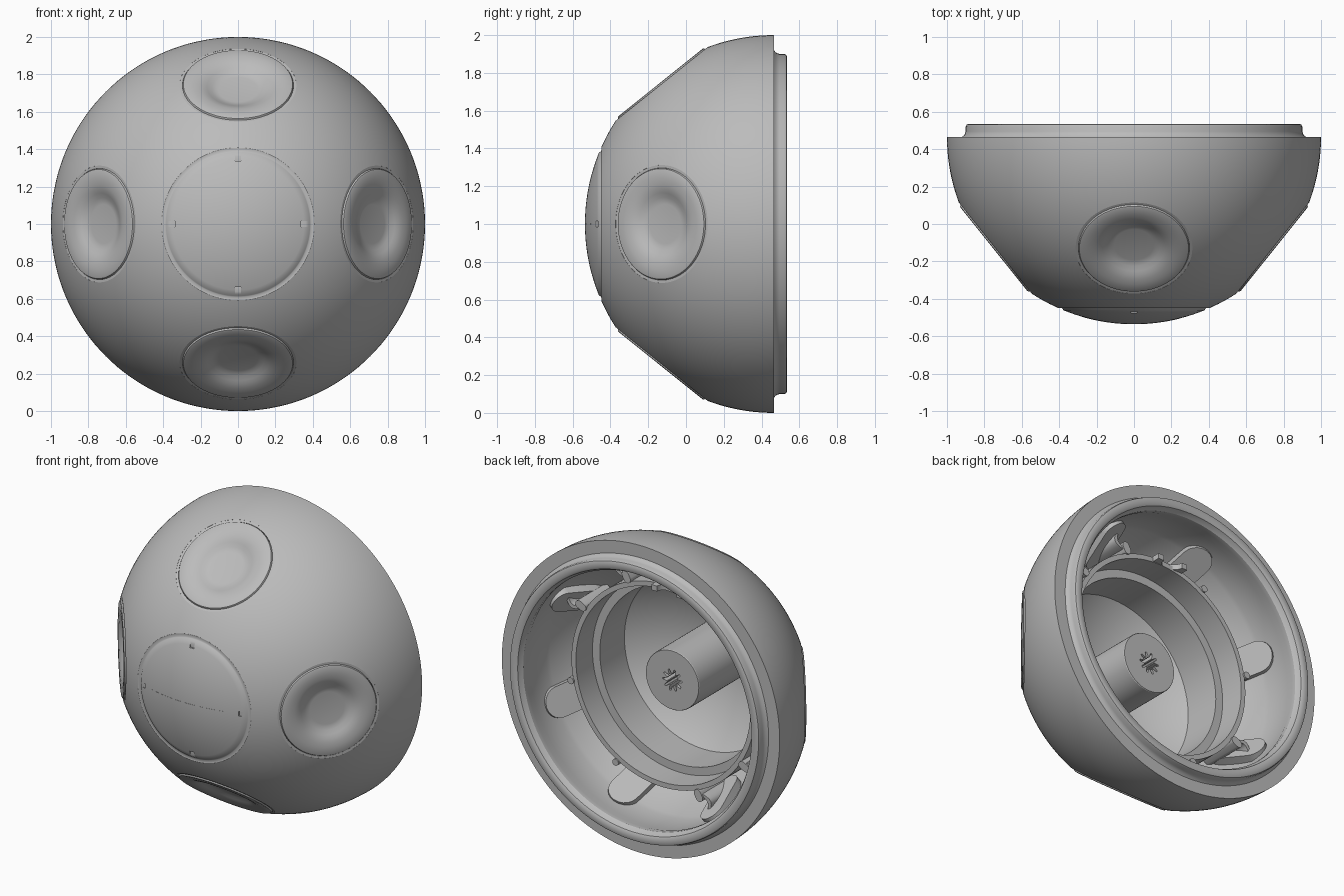
import bpy, bmesh, math
from mathutils import Matrix, Vector

cube = bpy.data.objects.get("Cube")
if cube:
    bpy.data.objects.remove(cube, do_unlink=True)

grey = bpy.data.materials.new("plain_grey")
grey.use_nodes = True
grey.diffuse_color = (0.5, 0.5, 0.5, 1)
grey.node_tree.nodes["Principled BSDF"].inputs["Base Color"].default_value = (0.5, 0.5, 0.5, 1)

CENTRE = Vector((0, 0.465, 1))      # centre of the dome sphere
BACK = Vector((0, 1, 0))


def frame(direction, origin=CENTRE):
    """Matrix whose local z points along direction."""
    return Matrix.Translation(origin) @ direction.to_track_quat('Z', 'Y').to_matrix().to_4x4()


def arc(radius, a, b, n):
    """Profile points on a sphere, angle measured from the front pole."""
    return [(radius * math.sin(a + (b - a) * i / n), -radius * math.cos(a + (b - a) * i / n))
            for i in range(n + 1)]


def finish(name, bm):
    bmesh.ops.recalc_face_normals(bm, faces=bm.faces)
    mesh = bpy.data.meshes.new(name)
    bm.to_mesh(mesh)
    bm.free()
    mesh.materials.append(grey)
    obj = bpy.data.objects.new(name, mesh)
    bpy.context.collection.objects.link(obj)
    smooth(obj)
    return obj


def smooth(obj):
    bpy.ops.object.select_all(action='DESELECT')
    obj.select_set(True)
    bpy.context.view_layer.objects.active = obj
    bpy.ops.object.shade_smooth_by_angle(angle=math.radians(30))


def lathe(bm, profile, matrix, steps=96, closed=True):
    """Revolve an (r, height) profile about the local z axis."""
    part = bmesh.new()
    verts = [part.verts.new((r, 0, h)) for r, h in profile]
    pairs = list(zip(verts, verts[1:]))
    if closed:
        pairs.append((verts[-1], verts[0]))
    edges = [part.edges.new(p) for p in pairs]
    bmesh.ops.spin(part, geom=verts + edges, axis=(0, 0, 1), cent=(0, 0, 0),
                   angle=2 * math.pi, steps=steps, use_duplicate=False)
    bmesh.ops.remove_doubles(part, verts=part.verts, dist=1e-5)
    bmesh.ops.recalc_face_normals(part, faces=part.faces)
    part.transform(matrix)
    add(bm, part)


def add(bm, part):
    mesh = bpy.data.meshes.new("temp")
    part.to_mesh(mesh)
    part.free()
    bm.from_mesh(mesh)
    bpy.data.meshes.remove(mesh)


def prism(bm, outline, low, high, matrix):
    """Extrude a flat outline along local z."""
    part = bmesh.new()
    face = part.faces.new([part.verts.new((x, y, low)) for x, y in outline])
    top = bmesh.ops.extrude_face_region(part, geom=[face])["geom"]
    bmesh.ops.translate(part, vec=(0, 0, high - low),
                        verts=[g for g in top if isinstance(g, bmesh.types.BMVert)])
    bmesh.ops.recalc_face_normals(part, faces=part.faces)
    part.transform(matrix)
    add(bm, part)


def box(w, h):
    return [(-w, -h), (w, -h), (w, h), (-w, h)]


def stadium(half, rad, n=10):
    """Rounded slot outline, long along x."""
    return [((half if i <= n else -half) + rad * math.cos(t), rad * math.sin(t))
            for i in range(2 * n + 2)
            for t in [-math.pi / 2 + math.pi * (i if i <= n else i - 1) / n]]


def cut(obj, bm):
    cutter = finish("cutter", bm)
    cutter.hide_render = True
    mod = obj.modifiers.new("cut", 'BOOLEAN')
    mod.operation = 'DIFFERENCE'
    mod.solver = 'EXACT'
    mod.object = cutter
    bpy.context.view_layer.objects.active = obj
    bpy.ops.object.modifier_apply(modifier=mod.name)
    bpy.data.objects.remove(cutter, do_unlink=True)
    smooth(obj)


def radial(deg):
    return Vector((math.cos(math.radians(deg)), 0, math.sin(math.radians(deg))))


AXIS = frame(BACK)

# Dome shell with front cap step, back rim and lip
profile = arc(1, 0, 0.385, 16)
profile += [(0.385, -0.916), (0.39, -0.913), (0.405, -0.9125)]
profile += arc(1, 0.42, math.pi / 2, 48)
profile += [(0.92, 0), (0.907, 0.012), (0.9, 0.03), (0.9, 0.055), (0.895, 0.066), (0.885, 0.07),
            (0.855, 0.07), (0.842, 0.063), (0.835, 0.045), (0.825, 0.03), (0.825, 0), (0.842, -0.06)]
profile += arc(0.87, 1.307, 0, 40)
bm = bmesh.new()
lathe(bm, profile, AXIS, 144, closed=False)
shell = finish("dome_shell", bm)

# Pockets for the side pads and small notches round the cap
pad_dirs = [(radial(a) * 0.78 - BACK * 0.625).normalized() for a in (0, 90, 180, 270)]
bm = bmesh.new()
for d in pad_dirs:
    lathe(bm, [(0, 0.885), (0.297, 0.885), (0.297, 0.949), (0.312, 0.949), (0.312, 1.1), (0, 1.1)],
          frame(d), closed=False)
for a in (0, 90, 180, 270):
    spot = radial(a) * 0.352 + CENTRE
    prism(bm, box(0.015, 0.015), 0.932, 1, frame(-BACK, spot))
cut(shell, bm)

# Round dished pads
for name, d in zip(("left", "top", "right", "bottom"), pad_dirs):
    bm = bmesh.new()
    lathe(bm, [(0, 0.92), (0.105, 0.92), (0.12, 0.922), (0.14, 0.928), (0.165, 0.941),
               (0.185, 0.95), (0.21, 0.957), (0.24, 0.96), (0.285, 0.96), (0.292, 0.957),
               (0.296, 0.95), (0.296, 0.88), (0, 0.88)], frame(d), closed=False)
    finish(name + "_pad", bm)

# Fine seam across the cap
bm = bmesh.new()
n = 24
previous = None
for i in range(n + 1):
    t = -0.28 + 0.53 * i / n
    row = [bm.verts.new(CENTRE + Vector((math.sin(t) * q, -math.cos(t) * q, z)))
           for q, z in ((0.995, -0.003), (1.001, -0.003), (1.001, 0.003), (0.995, 0.003))]
    if previous:
        for k in range(4):
            bm.faces.new((previous[k], previous[k - 1], row[k - 1], row[k]))
    else:
        bm.faces.new(row)
    previous = row
bm.faces.new(previous)
finish("cap_seam", bm)

# Stepped collar inside
bm = bmesh.new()
lathe(bm, [(0.66, -0.23), (0.628, -0.23), (0.628, -0.4), (0.575, -0.4), (0.575, -0.7), (0.66, -0.6)], AXIS)
finish("inner_collar", bm)

# Central hub with a toothed socket
bm = bmesh.new()
lathe(bm, [(0, -0.325), (0.19, -0.325), (0.193, -0.33), (0.193, -0.9), (0, -0.9)], AXIS, 64, closed=False)
hub = finish("hub", bm)
teeth = 10
star = [(r * math.cos(t), r * math.sin(t)) for i in range(teeth * 4)
        for r in [0.07 if i % 4 < 2 else 0.04] for t in [2 * math.pi * i / (teeth * 4)]]
bm = bmesh.new()
prism(bm, star, -0.45, -0.2, AXIS)
cut(hub, bm)

# Flat rounded tabs against the inner wall, some with hooked fins, others with a collar peg
for i, a in enumerate((110, 160, -22, -70, 27, 63, 207, 243)):
    clip = i > 3
    out = (radial(a) * 0.8 - BACK * 0.34).normalized()
    side = radial(a + 90)
    base = Matrix((side.cross(out), side, out)).transposed().to_4x4()
    base.translation = CENTRE
    bm = bmesh.new()
    prism(bm, stadium(0.11, 0.08 if clip else 0.095), 0.812, 0.89, base)
    finish("wall_clip_base" if clip else "wall_tab", bm)
    bm = bmesh.new()
    if clip:
        # Curved fin with a rounded end, standing between wall and collar
        inner = [(0.68 + 0.13 * k / 8, 0.045 - 0.05 * math.sin(math.pi * k / 8)) for k in range(9)]
        outer = [(x, y + 0.025) for x, y in reversed(inner)]
        m = Matrix((radial(a), side, BACK)).transposed().to_4x4()
        m.translation = CENTRE
        prism(bm, inner + outer, -0.5, -0.23, m)
        prism(bm, stadium(0.015, 0.025), -0.5, -0.22, m @ Matrix.Translation((0.69, 0.06, 0)))
        finish("clip_fin", bm)
    else:
        lathe(bm, [(0, -0.5), (0.022, -0.5), (0.022, -0.22), (0, -0.22)],
              frame(BACK, CENTRE + radial(a + 10) * 0.675), 20, closed=False)
        finish("collar_peg", bm)

# Scalloped stop at the top of the collar
m = Matrix((Vector((1, 0, 0)), BACK, Vector((0, 0, 1)))).transposed().to_4x4()
m.translation = CENTRE - Vector((0.06, 0, 0))
scallop = [(0.07 * math.cos(math.pi * k / 12), -0.18 - 0.06 * math.sin(math.pi * k / 12)) for k in range(13)]
bm = bmesh.new()
prism(bm, [(-0.11, -0.18), (-0.11, -0.4), (0.11, -0.4), (0.11, -0.18)] + scallop, 0.63, 0.665, m)
finish("collar_stop", bm)
